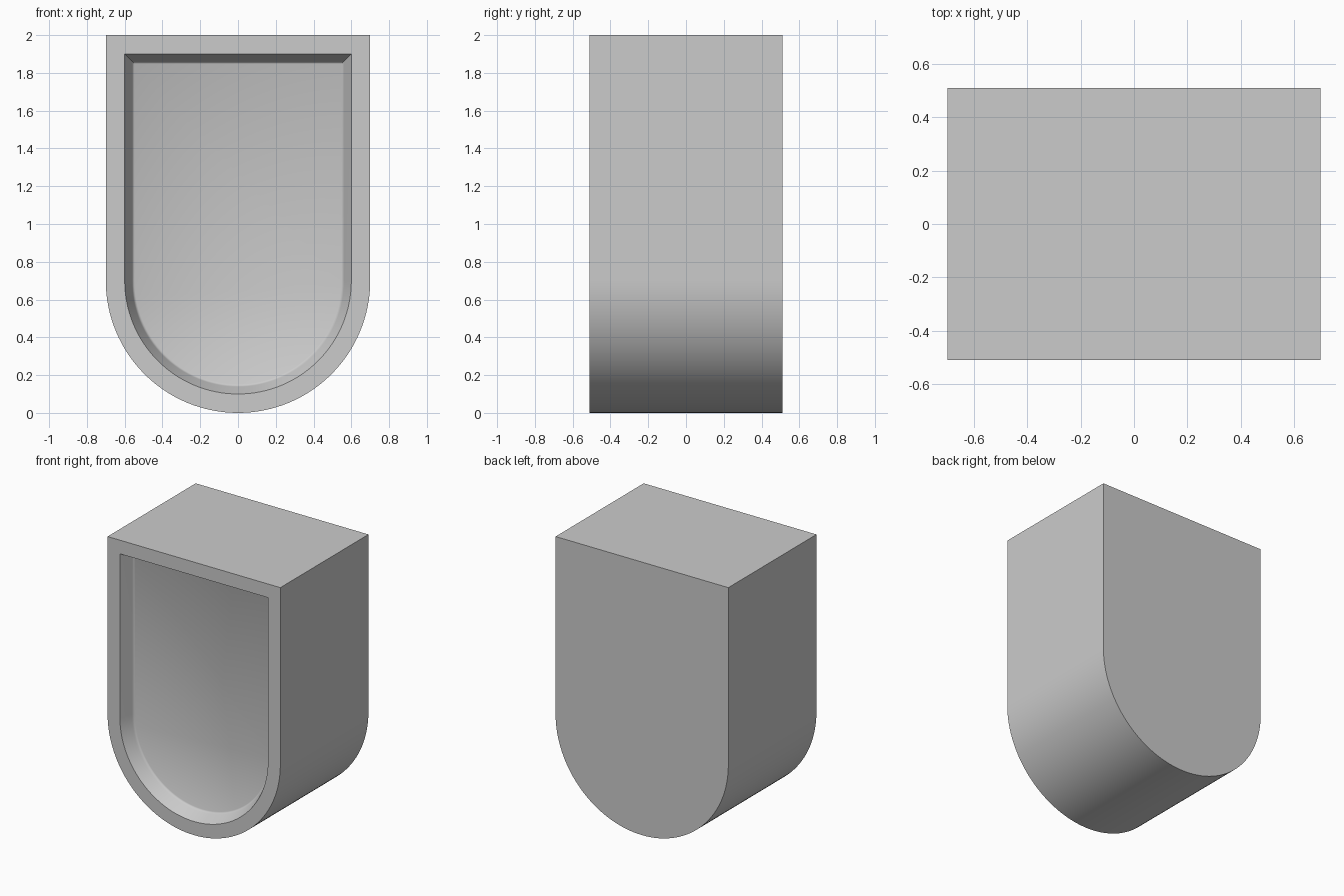
import bpy, bmesh, math

cube = bpy.data.objects.get("Cube")
if cube:
    bpy.data.objects.remove(cube, do_unlink=True)

RADIUS, HEIGHT, HALF_DEPTH, ARC_STEPS = 0.7, 2.0, 0.51, 64

gray = bpy.data.materials.new("light gray")
gray.use_nodes = True
gray.diffuse_color = (0.6, 0.6, 0.6, 1)
gray.node_tree.nodes["Principled BSDF"].inputs["Base Color"].default_value = (0.6, 0.6, 0.6, 1)


def shield_loop(bm, inset, y):
    """Flat top, straight sides and a half-round bottom, moved in by inset."""
    r, top = RADIUS - inset, HEIGHT - inset
    points = [(r, top), (-r, top)]
    for i in range(ARC_STEPS + 1):
        a = math.pi * (1 + i / ARC_STEPS)
        points.append((r * math.cos(a), RADIUS + r * math.sin(a)))
    return [bm.verts.new((x, y, z)) for x, z in points]


bm = bmesh.new()

# Sections from the back, round the rim, down the sloped wall to the floor
sections = [(0, HALF_DEPTH), (0, -HALF_DEPTH), (0.1, -HALF_DEPTH),
            (0.138, -0.426), (0.141, -0.419), (0.145, -0.414), (0.152, -0.41)]
loops = [shield_loop(bm, inset, y) for inset, y in sections]

# Back panel and recess floor
bm.faces.new(loops[0])
bm.faces.new(loops[-1])

# Outer wall, rim and recess wall
for a, b in zip(loops, loops[1:]):
    for i in range(len(a)):
        j = (i + 1) % len(a)
        bm.faces.new((a[i], a[j], b[j], b[i]))
bmesh.ops.recalc_face_normals(bm, faces=bm.faces[:])

mesh = bpy.data.meshes.new("recessed_block")
bm.to_mesh(mesh)
bm.free()
mesh.materials.append(gray)
block = bpy.data.objects.new("recessed_block", mesh)
bpy.context.collection.objects.link(block)

# Smooth curves, sharp rim and mitred corners
bpy.ops.object.select_all(action="DESELECT")
block.select_set(True)
bpy.context.view_layer.objects.active = block
bpy.ops.object.shade_smooth_by_angle(angle=math.radians(35))
